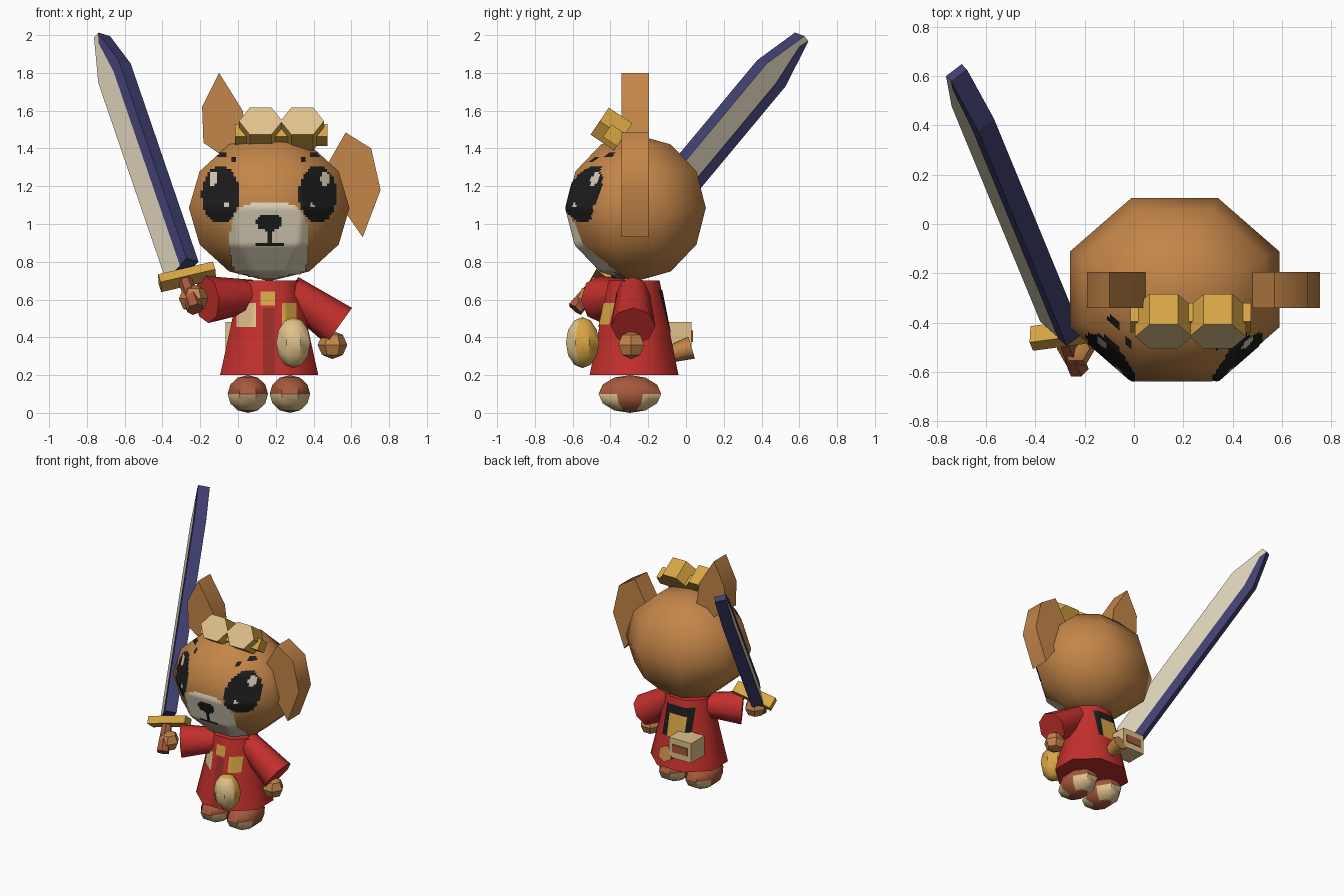
import bpy, bmesh, math
from mathutils import Vector, Matrix
from mathutils.bvhtree import BVHTree

if "Cube" in bpy.data.objects:
    bpy.data.objects.remove(bpy.data.objects["Cube"])

V = Vector
CX, CY = 0.165, -0.275   # body axis


def colour(name, hexa):
    m = bpy.data.materials.new(name)
    lin = [(int(hexa[i:i + 2], 16) / 255) ** 2.2 for i in (0, 2, 4)]
    m.diffuse_color = (*lin, 1)
    m.use_nodes = True
    m.node_tree.nodes["Principled BSDF"].inputs["Base Color"].default_value = m.diffuse_color
    return m


fur = colour("fur_brown", "C2844A")
red = colour("coat_red", "C23330")
dark_red = colour("dark_red", "98302B")
boot = colour("boot_brown", "A5593F")
cream = colour("cream", "DFC08A")
gold = colour("gold", "D6A446")
navy = colour("navy", "434272")
black = colour("black", "222222")
pale = colour("pale", "D9CFB5")


def finish(name, bm, mats, angle=35, rule=None):
    """Turn a bmesh into an object; rule gives each face a material index."""
    bmesh.ops.recalc_face_normals(bm, faces=bm.faces)
    bm.normal_update()
    if rule:
        for f in bm.faces:
            f.material_index = rule(f)
    me = bpy.data.meshes.new(name)
    bm.to_mesh(me)
    bm.free()
    for m in mats:
        me.materials.append(m)
    ob = bpy.data.objects.new(name, me)
    bpy.context.collection.objects.link(ob)
    if angle:
        bpy.ops.object.select_all(action='DESELECT')
        ob.select_set(True)
        bpy.context.view_layer.objects.active = ob
        bpy.ops.object.shade_smooth_by_angle(angle=math.radians(angle))
    return ob


def ball(name, c, r, mats, seg=8, rings=6, angle=60, rule=None):
    bm = bmesh.new()
    bmesh.ops.create_uvsphere(bm, u_segments=seg, v_segments=rings, radius=1)
    k = 1 / math.cos(math.pi / seg)
    m = Matrix.Translation(c) @ Matrix.Diagonal((r[0] * k, r[1] * k, r[2], 1)) \
        @ Matrix.Rotation(math.pi / seg, 4, 'Z')
    bm.transform(m)
    return finish(name, bm, mats, angle, rule)


def cone(name, a, b, r1, r2, mats, seg=6, angle=65, rule=None):
    a, b = V(a), V(b)
    bm = bmesh.new()
    bmesh.ops.create_cone(bm, cap_ends=True, segments=seg, radius1=r1, radius2=r2,
                          depth=(b - a).length)
    rot = (b - a).to_track_quat('Z', 'Y').to_matrix().to_4x4()
    bm.transform(Matrix.Translation((a + b) / 2) @ rot)
    return finish(name, bm, mats, angle, rule)


def prism(name, pts, o, u, v, n, t, mats, angle=35, rule=None):
    """Extrude a 2D outline lying in the u, v plane at o, to +-t/2 along n."""
    o, u, v, n = V(o), V(u).normalized(), V(v).normalized(), V(n).normalized()
    bm = bmesh.new()
    lo, hi = [[bm.verts.new(o + u * p + v * q + n * s) for p, q in pts]
              for s in (-t / 2, t / 2)]
    bm.faces.new(lo)
    bm.faces.new(hi)
    for i in range(len(pts)):
        j = (i + 1) % len(pts)
        bm.faces.new((lo[i], lo[j], hi[j], hi[i]))
    return finish(name, bm, mats, angle, rule)


def rect(w, h):
    return [(-w / 2, -h / 2), (w / 2, -h / 2), (w / 2, h / 2), (-w / 2, h / 2)]


def marking(name, target, mats, paint, x0, x1, z0, z1, ydir=1, cell=0.0125):
    """Thin painted cells laid on a surface; paint(x, z) gives a material index or None."""
    tb = bmesh.new()
    tb.from_mesh(target.data)
    tree = BVHTree.FromBMesh(tb)
    bm = bmesh.new()
    cache = {}

    def vert(i, k):
        if (i, k) not in cache:
            p, nrm, _, _ = tree.ray_cast(V((x0 + i * cell, -3 * ydir, z0 + k * cell)), V((0, ydir, 0)))
            cache[i, k] = bm.verts.new(p + nrm * 0.005) if p else None
        return cache[i, k]
    for i in range(int((x1 - x0) / cell)):
        for k in range(int((z1 - z0) / cell)):
            c = paint(x0 + (i + .5) * cell, z0 + (k + .5) * cell)
            if c is None:
                continue
            q = [vert(i, k), vert(i + 1, k), vert(i + 1, k + 1), vert(i, k + 1)]
            if all(q):
                f = bm.faces.new(q if ydir > 0 else q[::-1])
                f.material_index = c
    tb.free()
    me = bpy.data.meshes.new(name)
    bm.to_mesh(me)
    bm.free()
    for m in mats:
        me.materials.append(m)
    ob = bpy.data.objects.new(name, me)
    bpy.context.collection.objects.link(ob)
    for p in me.polygons:
        p.use_smooth = True


def inside(x, z, x0, x1, z0, z1):
    return x0 <= x <= x1 and z0 <= z <= z1


# Head and face
head = ball("head", (CX, -0.265, 1.085), (0.425, 0.37, 0.388), [fur])


def face(x, z):
    a = abs(x - CX)
    if ((a - 0.292) / 0.022) ** 2 + ((z - 1.24) / 0.04) ** 2 < 1:
        return 1
    if abs(a - 0.223) + abs(z - 1.097) < 0.016:
        return 1
    if ((a - 0.255) / 0.1) ** 2 + ((z - 1.155) / 0.148) ** 2 < 1:
        return 0
    if inside(a, z, 0.22, 0.28, 1.355, 1.375) or inside(a, z, 0.17, 0.195, 1.325, 1.35):
        return 0
    if (a / 0.07) ** 2 + ((z - 1.01) / 0.045) ** 2 < 1 or inside(a, z, 0, 0.013, 0.89, 1.0) \
            or inside(a, z, 0, 0.075, 0.885, 0.905):
        return 0
    if (a / 0.205) ** 4 + (abs(z - 0.9) / 0.21) ** 3 < 1 and z > 0.715:
        return 1
    return None


marking("face_markings", head, [black, pale], face, -0.22, 0.555, 0.7, 1.4)

# Ears: one upright, one folded down
ears = {"upright_ear": [(-0.1, 1.8), (-0.19, 1.62), (-0.183, 1.43), (-0.08, 1.36), (0.05, 1.42), (0.025, 1.6)],
        "folded_ear": [(0.57, 1.485), (0.705, 1.4), (0.755, 1.18), (0.66, 0.93), (0.57, 1.06), (0.465, 1.3)]}
for name, pts in ears.items():
    prism(name, pts, (0, -0.268, 0), (1, 0, 0), (0, 0, 1), (0, 1, 0), 0.146, [fur], 50)

# Goggles resting on the forehead
axis, up = V((0, -0.83, 0.56)), V((0, 0.56, 0.83))
for side, x in (("left", 0.12), ("right", 0.34)):
    hexa = [(0.115 * math.cos(i * math.pi / 3), 0.1 * math.sin(i * math.pi / 3)) for i in range(6)]
    prism(side + "_goggle", hexa, V((x, -0.457, 1.545)) - axis * 0.075, (1, 0, 0), up, axis, 0.15,
          [gold, cream], 30, lambda f: int(f.normal.dot(axis) > 0.9))
prism("goggle_bar", rect(0.49, 0.08), (0.23, -0.38, 1.47), (1, 0, 0), up, axis, 0.09, [gold])

# Coat
bm = bmesh.new()
k = 1 / math.cos(math.pi / 8)
levels = []
for z, rx, ry in ((0.2, 0.26, 0.235), (0.45, 0.205, 0.185), (0.7, 0.155, 0.135)):
    levels.append([bm.verts.new((CX + rx * k * math.cos((i + .5) * math.pi / 4),
                                 CY + ry * k * math.sin((i + .5) * math.pi / 4), z)) for i in range(8)])
for lo, hi in zip(levels, levels[1:]):
    for i in range(8):
        bm.faces.new((lo[i], lo[(i + 1) % 8], hi[(i + 1) % 8], hi[i]))
bm.faces.new(levels[0])
bm.faces.new(levels[-1])
coat = finish("coat", bm, [red], 50)


def coat_front(x, z):
    if inside(x, z, 0, 0.095, 0.45, 0.575):
        return 0
    if inside(x, z, 0.12, 0.2, 0.565, 0.645) or inside(x, z, 0.23, 0.305, 0.47, 0.575):
        return 1
    if inside(x, z, 0.13, 0.2, 0.2, 0.56):
        return 2
    return None


def coat_back(x, z):
    if inside(x, z, 0.08, 0.22, 0.42, 0.59):
        return 0
    return 1 if inside(x, z, 0.045, 0.26, 0.42, 0.65) else None


marking("coat_front_patches", coat, [cream, gold, dark_red], coat_front, -0.005, 0.32, 0.205, 0.66)
marking("coat_back_patch", coat, [gold, black], coat_back, 0.03, 0.28, 0.4, 0.66, -1)

# Sleeves with cream cuffs, and hands
for side, a, b, r1, r2, h in (
        ("left", (0.08, -0.30, 0.62), (-0.165, -0.45, 0.6), 0.085, 0.125, (-0.235, -0.505, 0.605)),
        ("right", (0.27, -0.28, 0.65), (0.535, -0.28, 0.46), 0.085, 0.118, (0.5, -0.29, 0.36))):
    d = (V(b) - V(a)).normalized()
    cone(side + "_sleeve", a, b, r1, r2, [red, cream], 8, 50, lambda f: int(f.normal.dot(d) > 0.9))
    ball(side + "_hand", h, (0.068, 0.068, 0.075), [fur], 6, 4, 40)

# Boots with cream toes and heels
for side, x in (("left", 0.052), ("right", 0.275)):
    ball(side + "_boot", (x, -0.297, 0.1), (0.107, 0.166, 0.1), [boot, cream], 8, 6, 40,
         lambda f: int(abs(f.normal.y) > 0.3 and -0.9 < f.normal.z < 0))

# Pouch hanging in front
ball("front_pouch", (0.293, -0.548, 0.372), (0.09, 0.088, 0.135), [gold, cream], 8, 6, 40,
     lambda f: int(f.normal.y < -0.45))

# Back box with a dark slot, and tail
prism("back_box", rect(0.19, 0.15), (0.03, -0.05, 0.405), (1, 0, 0), (0, 0, 1), (0, 1, 0), 0.16, [cream])
prism("box_slot", rect(0.13, 0.06), (0.03, 0.032, 0.405), (1, 0, 0), (0, 0, 1), (0, 1, 0), 0.008, [boot])
cone("tail", (0.155, -0.12, 0.3), (0.155, 0.03, 0.345), 0.04, 0.06, [fur])

# Sword: d runs along the blade, w across it, n through its thickness
d, w, n = V((-0.255, 0.62, 0.745)), V((0.581, -0.519, 0.631)), V((0.774, 0.591, -0.228))
base = V((-0.295, -0.42, 0.75))
W, L, T, TIP = 0.095, 1.41, 0.08, 1.67
prism("blade", [(-W, 0), (W, 0), (W, L), (0.02, TIP), (-0.02, TIP), (-W, L)], base, w, d, n, T,
      [pale, navy], 0, lambda f: int(abs(f.normal.dot(n)) < 0.9))
for side, s in (("front", 1), ("back", -1)):
    prism(side + "_blade_stripe", [(s * W, 0), (s * W, L), (s * 0.02, TIP), (s * 0.0, TIP - 0.06),
                                   (s * 0.035, L - 0.03), (s * 0.035, 0)],
          base - n * (s * T / 2), w, d, n, 0.006, [navy], 0)
g = V((0.3, 0.04, 0.07))
prism("sword_guard", rect(0.3, 0.055), base - d * 0.04 + V((0.015, 0, 0)), g, d, g.cross(d), 0.085, [gold])
cone("sword_grip", base - d * 0.04, base - d * 0.27, 0.035, 0.045, [boot], 6, 30)
